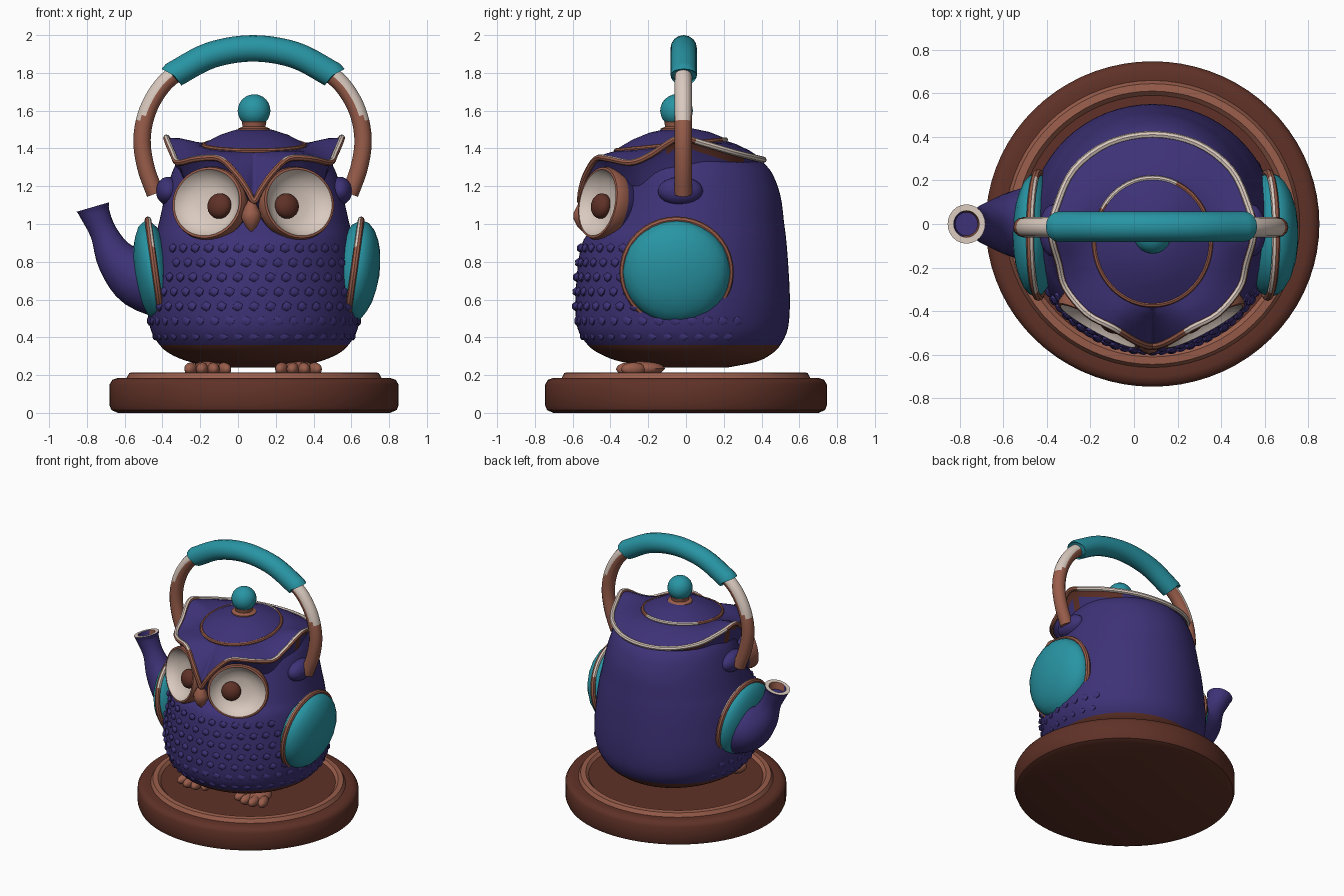
import bpy, bmesh
from math import sin, cos, pi, atan2, radians
from mathutils import Vector, Matrix

if "Cube" in bpy.data.objects:
    bpy.data.objects.remove(bpy.data.objects["Cube"])

CX = 0.085  # middle of the body and stand


def material(name, rgb):
    m = bpy.data.materials.new(name)
    m.use_nodes = True
    m.diffuse_color = (*rgb, 1)
    m.node_tree.nodes["Principled BSDF"].inputs["Base Color"].default_value = (*rgb, 1)
    return m


PURPLE = material("purple", (0.048, 0.032, 0.185))
TEAL = material("teal", (0.021, 0.3, 0.37))
DARK = material("dark brown", (0.115, 0.031, 0.02))
BROWN = material("clay brown", (0.32, 0.11, 0.07))
CREAM = material("cream", (0.7, 0.59, 0.52))


def finish(name, bm, mats, rule=None):
    bmesh.ops.recalc_face_normals(bm, faces=bm.faces)
    bm.normal_update()
    for f in bm.faces:
        f.smooth = True
        if rule:
            f.material_index = mats.index(rule(f.calc_center_median(), f.normal))
    me = bpy.data.meshes.new(name)
    bm.to_mesh(me)
    bm.free()
    for m in mats:
        me.materials.append(m)
    ob = bpy.data.objects.new(name, me)
    bpy.context.collection.objects.link(ob)
    bpy.ops.object.select_all(action="DESELECT")
    ob.select_set(True)
    bpy.context.view_layer.objects.active = ob
    bpy.ops.object.shade_smooth_by_angle(angle=radians(42))
    return ob


def loft(name, rings, mats, rule=None, closed=False):
    bm = bmesh.new()
    vs = [[bm.verts.new(p) for p in r] for r in rings]
    n = len(vs[0])
    for a, b in zip(vs, vs[1:] + (vs[:1] if closed else [])):
        for i in range(n):
            bm.faces.new((a[i], a[(i + 1) % n], b[(i + 1) % n], b[i]))
    if not closed:
        bm.faces.new(vs[0])
        bm.faces.new(vs[-1])
    return finish(name, bm, mats, rule)


def smooth(pts, n=5, closed=False):
    """Catmull-Rom curve through points of any dimension."""
    p = [Vector(q) for q in pts]
    p = [p[-1]] + p + p[:2] if closed else [2 * p[0] - p[1]] + p + [2 * p[-1] - p[-2]]
    out = []
    for a, b, c, d in zip(p, p[1:], p[2:], p[3:]):
        for k in range(n):
            t = k / n
            out.append(0.5 * (2 * b + (c - a) * t + (2 * a - 5 * b + 4 * c - d) * t ** 2
                              + (3 * b - a - 3 * c + d) * t ** 3))
    return out if closed else out + [p[-2]]


def tube(path, radii, side, n=12, closed=False):
    """Rings of a swept circle; side gives the frame direction."""
    rings, m = [], len(path)
    for i, p in enumerate(path):
        nxt = path[(i + 1) % m] if closed else path[min(i + 1, m - 1)]
        t = (nxt - path[i - 1 if closed else max(i - 1, 0)]).normalized()
        u = t.cross(Vector(side)).normalized()
        v = t.cross(u)
        r = radii[i] if isinstance(radii, list) else radii
        rings.append([p + r * (u * cos(a) + v * sin(a)) for a in (2 * pi * k / n for k in range(n))])
    return rings


def lathe(name, profile, mats, rule=None, mat=Matrix(), n=48):
    rings = [[mat @ Vector((r * cos(2 * pi * k / n), r * sin(2 * pi * k / n), z)) for k in range(n)]
             for r, z in profile]
    return loft(name, rings, mats, rule)


def ball(name, loc, size, m, rot=Matrix(), detail=3):
    bm = bmesh.new()
    bmesh.ops.create_icosphere(bm, subdivisions=detail, radius=1)
    bm.transform(Matrix.Translation(loc) @ rot @ Matrix.Diagonal((*size, 1)))
    return finish(name, bm, [m])


# Round stand with a raised ring
lathe("stand", [(0.01, 0), (0.72, 0), (0.755, 0.015), (0.765, 0.04), (0.765, 0.15), (0.75, 0.175),
                (0.72, 0.185), (0.675, 0.185), (0.66, 0.212), (0.625, 0.215), (0.605, 0.195), (0.01, 0.195)],
      [DARK, BROWN], lambda c, n: BROWN if 0.6 < Vector(((c.x - CX), c.y / 0.975)).length < 0.675
      and c.z > 0.19 else DARK, Matrix.Translation((CX, 0, 0)) @ Matrix.Diagonal((1, 0.975, 1, 1)), 72)

# Body: height, half width, front depth, back depth
SECTIONS = smooth([(0.24, 0.2, 0.15, 0.22), (0.27, 0.34, 0.34, 0.37), (0.31, 0.44, 0.45, 0.45),
                   (0.36, 0.5, 0.52, 0.5), (0.45, 0.55, 0.575, 0.54), (0.6, 0.565, 0.585, 0.55),
                   (0.8, 0.545, 0.57, 0.54), (0.92, 0.525, 0.54, 0.53), (1.0, 0.505, 0.47, 0.52),
                   (1.15, 0.47, 0.4, 0.5), (1.27, 0.435, 0.36, 0.455), (1.34, 0.4, 0.33, 0.395)], 4)


def on_body(s, a):
    return Vector((CX + s[1] * sin(a), -cos(a) * (s[2] if cos(a) > 0 else s[3]), s[0]))


loft("body", [[on_body(s, 2 * pi * k / 64) for k in range(64)] for s in SECTIONS], [PURPLE, DARK],
     lambda c, n: DARK if c.z < 0.355 else PURPLE)

# Breast feathers in staggered rows, flatter and wider near the bottom
bumps = bmesh.new()
for row in range(7):
    z = 0.41 + row * 0.077
    s = min(SECTIONS, key=lambda q: abs(q[0] - z))
    reach = 13 if row < 2 else 8 if row < 5 else 6
    for k in range(-reach, reach + 1):
        a = (k + (row % 2) / 2) * 0.155
        p = on_body(s, a)
        rot = Matrix.Rotation(a, 4, "Z")
        bmesh.ops.create_icosphere(bumps, subdivisions=1, radius=1, matrix=Matrix.Translation(
            (p.x, p.y, z)) @ rot @ Matrix.Diagonal((0.03, 0.012 if row < 2 else 0.021, 0.026, 1)))
finish("breast_feathers", bumps, [PURPLE])

# Hood with ear points and a brow that dips to the beak
half = [(0, 0.41, 1.34), (0.2, 0.37, 1.35), (0.36, 0.25, 1.38), (0.44, 0.08, 1.43), (0.465, -0.04, 1.455),
        (0.43, -0.18, 1.37), (0.4, -0.29, 1.325), (0.3, -0.41, 1.345), (0.18, -0.475, 1.345),
        (0.09, -0.53, 1.26), (0.035, -0.555, 1.18), (0, -0.56, 1.12)]
brim = [p + Vector((CX, 0, 0)) for p in
        smooth(half + [(-x, y, z) for x, y, z in half[-2:0:-1]], 4, True)]


def lid_point(p, s=1, up=0):
    a = atan2(p.x - CX, -(p.y + 0.08))
    y = -0.08 - 0.29 * s * cos(a)
    return Vector((CX + 0.265 * s * sin(a), y, 1.42 + 0.1 * y + up))


def shrink(p, s, z):
    return Vector((CX + (p.x - CX) * s, p.y * s, z))


hood = [[shrink(p, 0.86, min(p.z - 0.08, 1.2)) for p in brim],
        [shrink(p, 0.93, p.z - 0.05) for p in brim], brim]
for t in (0.35, 0.7, 1):
    hood.append([p.lerp(lid_point(p), t) + Vector((0, 0, 0.05 * t * (1 - t))) for p in brim])
loft("hood", hood, [PURPLE, DARK],
     lambda c, n: DARK if n.z < -0.1 and c.z > 1.3 and -0.1 < c.y < 0.32 else PURPLE)
loft("hood_trim", tube(brim, 0.017, (0, 0, 1), 8, True), [BROWN, CREAM],
     lambda c, n: CREAM if c.y > 0.06 or n.z > 0.75 else BROWN, True)

# Lid, its trim, collar and knob
loft("lid", [[lid_point(p, s, u) for p in brim] for s, u in
             ((1, -0.01), (0.98, 0.015), (0.7, 0.055), (0.4, 0.082), (0.2, 0.09))], [PURPLE])
loft("lid_trim", tube([lid_point(p, 1, 0.005) for p in brim], 0.013, (0, 0, 1), 8, True),
     [BROWN, CREAM], lambda c, n: CREAM if c.y > 0.08 and c.x < 0.2 else BROWN, True)
lathe("knob_collar", [(0.085, 1.47), (0.085, 1.505), (0.06, 1.515), (0.065, 1.54), (0.05, 1.56)],
      [BROWN], None, Matrix.Translation((CX, -0.05, 0)), 24)
ball("knob", (CX, -0.05, 1.6), (0.087,) * 3, TEAL)

# Eyes: shallow dishes with a ball pupil, then the beak
for side, label in ((1, "left"), (-1, "right")):
    axis = Vector((0.47 * side, -0.86, 0.16)).normalized()
    u = Vector((0, 0, 1)).cross(axis).normalized()
    frame = Matrix((u, axis.cross(u), axis)).transposed().to_4x4()
    place = Matrix.Translation((0.08 + 0.235 * side, -0.45, 1.11)) @ frame @ Matrix.Diagonal((1.1, 1, 1, 1))
    inv = place.inverted()

    def eye_rule(c, n):
        q = inv @ c
        return CREAM if q.z > -0.07 and q.xy.length < 0.178 else BROWN if q.z > -0.03 else PURPLE

    lathe(label + "_eye", [(0.005, -0.05), (0.08, -0.048), (0.13, -0.03), (0.165, 0.0), (0.178, 0.022),
                           (0.19, 0.02), (0.196, 0.0), (0.19, -0.05), (0.16, -0.12), (0.01, -0.13)],
          [CREAM, BROWN, PURPLE], eye_rule, place, 36)
    ball(label + "_pupil", place @ Vector((-0.045 * side, -0.01, -0.03)), (0.068, 0.068, 0.05), DARK, frame)
lathe("beak", [(0.005, 0.96), (0.03, 0.985), (0.052, 1.03), (0.05, 1.06), (0.03, 1.1), (0.008, 1.14)],
      [BROWN], None, Matrix.Translation((0.07, -0.545, 0)), 12)

# Wings with trimmed edges; the one behind the spout is flatter
for side, off, thick, label in ((1, 0.54, 0.125, "left"), (-1, 0.535, 0.1, "right")):
    loc = Vector((CX + side * off, -0.05, 0.745))
    rot = Matrix.Rotation(radians(8 * side), 4, "Y")
    ball(label + "_wing", loc, (thick, 0.285, 0.275), TEAL, rot)
    edge = [loc + rot @ Vector((-0.012 * side, 0.285 * cos(a), 0.278 * sin(a)))
            for a in (2 * pi * k / 40 for k in range(40))]
    loft(label + "_wing_trim", tube(edge, 0.018, (1, 0, 0), 8, True), [BROWN, CREAM],
         lambda c, n: CREAM if c.z > 0.88 and n.x * side < 0.3 else BROWN, True)

# Spout with a hollow mouth
spine = smooth([(-0.38, 0.69, 0.2), (-0.53, 0.72, 0.16), (-0.645, 0.82, 0.108), (-0.71, 0.95, 0.072),
                (-0.755, 1.05, 0.078), (-0.768, 1.09, 0.09)], 4)
spout = tube([Vector((p.x, 0, p.y)) for p in spine], [p.z for p in spine], (0, 1, 0), 24)
mouth = sum(spout[-1], Vector()) / 24
for s, drop in ((0.68, 0), (0.6, 0.05)):
    spout.append([mouth.lerp(p, s) - Vector((0, 0, drop)) for p in spout[-1 if s > 0.65 else -2]])


def spout_rule(c, n):
    r = (c - mouth).length
    if c.z > 1.03 and r < 0.1 and n.z > 0.7:
        return CREAM if r > 0.06 else PURPLE
    return BROWN if c.z > 1.02 and r < 0.064 else PURPLE


loft("spout", spout, [PURPLE, CREAM, BROWN], spout_rule)

# Carrying handle: arms, sockets and a thick grip
for side, label in ((1, "left"), (-1, "right")):
    arm = [Vector((0.077 + side * p.x, -0.015, p.y)) for p in smooth(
        [(0.515, 1.16), (0.565, 1.3), (0.585, 1.45), (0.555, 1.6), (0.48, 1.73), (0.38, 1.82)])]
    loft(label + "_handle_arm", tube(arm, 0.046, (0, 1, 0)), [BROWN, CREAM],
         lambda c, n: CREAM if c.z > 1.56 and n.x * side + n.z > 0.1 else BROWN)
    ball(label + "_handle_socket", (CX + side * 0.455, -0.03, 1.175), (0.065, 0.12, 0.075), PURPLE)
grip = [Vector((0.08 + p.x, -0.012, p.y)) for p in smooth(
    [(-0.425, 1.785), (-0.4, 1.802), (-0.22, 1.895), (0, 1.93), (0.22, 1.895), (0.4, 1.802), (0.425, 1.785)])]
loft("handle_grip", tube(grip, [0.05, 0.062] + [0.07] * (len(grip) - 4) + [0.062, 0.05], (0, 1, 0), 16), [TEAL])

# Feet with rounded toes
for x, label in ((-0.16, "right"), (0.32, "left")):
    ball(label + "_foot", (x, -0.22, 0.235), (0.095, 0.11, 0.04), BROWN, detail=2)
    for k in range(4):
        t = k - 1.5
        ball(f"{label}_toe_{k + 1}", (x + 0.058 * t, -0.305 + 0.012 * t * t, 0.232),
             (0.034, 0.07, 0.036), BROWN, Matrix.Rotation(0.2 * t, 4, "Z"), 2)
